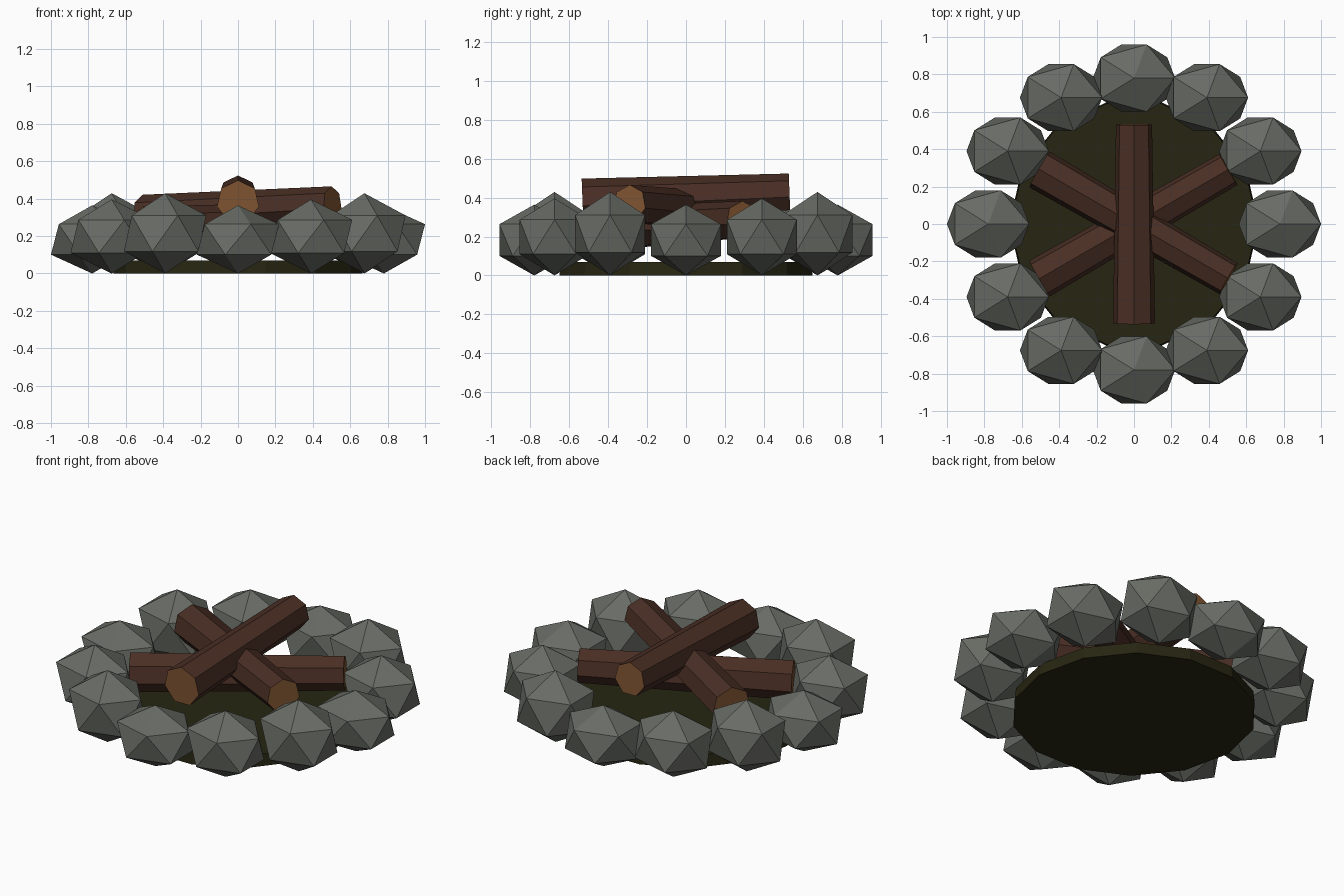
import bpy, bmesh, math
from mathutils import Vector, Matrix

if "Cube" in bpy.data.objects:
    bpy.data.objects.remove(bpy.data.objects["Cube"])


def material(name, rgb):
    m = bpy.data.materials.new(name)
    m.diffuse_color = (*rgb, 1)
    m.use_nodes = True
    m.node_tree.nodes["Principled BSDF"].inputs["Base Color"].default_value = m.diffuse_color
    return m


STONE = material("grey stone", (0.14, 0.15, 0.13))
BARK = material("dark bark", (0.068, 0.028, 0.018))
WOOD = material("cut wood", (0.22, 0.092, 0.032))
EARTH = material("scorched earth", (0.020, 0.019, 0.006))


def finish(name, bm, mats):
    bmesh.ops.recalc_face_normals(bm, faces=bm.faces)
    me = bpy.data.meshes.new(name)
    bm.to_mesh(me)
    bm.free()
    for m in mats:
        me.materials.append(m)
    ob = bpy.data.objects.new(name, me)
    bpy.context.collection.objects.link(ob)
    return ob


def stone(i):
    # faceted stones, three heights repeating round the ring
    a = math.radians(30 * i)
    h = (0.182, 0.198, 0.2145)[i % 3]
    bm = bmesh.new()
    bmesh.ops.create_icosphere(bm, subdivisions=1, radius=1)
    bmesh.ops.scale(bm, verts=bm.verts, vec=(0.246, 0.211, h))
    bmesh.ops.translate(bm, verts=bm.verts,
                        vec=(0.78 * math.cos(a), 0.78 * math.sin(a), h))
    finish(f"ring_stone_{i + 1}", bm, [STONE])


def log(name, start, end, r0, r1, sides=7):
    # tapered log with one ridge on top and cut-wood end faces
    p0, p1 = Vector(start), Vector(end)
    d = (p1 - p0).normalized()
    side = d.cross(Vector((0, 0, 1))).normalized()
    up = side.cross(d)
    bm = bmesh.new()
    rings = []
    for p, r in ((p0, r0), (p1, r1)):
        ring = []
        for k in range(sides):
            t = 2 * math.pi * k / sides
            ring.append(bm.verts.new(p + up * r * math.cos(t) + side * r * math.sin(t)))
        rings.append(ring)
    for k in range(sides):
        n = (k + 1) % sides
        bm.faces.new((rings[0][k], rings[0][n], rings[1][n], rings[1][k]))
    for ring in rings:
        bm.faces.new(ring).material_index = 1
    finish(name, bm, [BARK, WOOD])


# earth disc
bm = bmesh.new()
bmesh.ops.create_cone(bm, cap_ends=True, segments=14, radius1=0.667, radius2=0.66, depth=0.07,
                      matrix=Matrix.Translation((0, 0, 0.035)) @ Matrix.Rotation(math.pi / 2, 4, 'Z'))
finish("earth_base", bm, [EARTH])

# ring of stones
for i in range(12):
    stone(i)

# stacked logs, lowest first
c, s = 0.583 * math.cos(math.pi / 6), 0.583 * math.sin(math.pi / 6)
log("lower_log", (-c, -s, 0.245), (c, s, 0.285), 0.113, 0.098)
log("middle_log", (-c, s, 0.308), (c, -s, 0.368), 0.113, 0.098)
log("upper_log", (0, -0.532, 0.383), (0, 0.532, 0.425), 0.115, 0.099)
